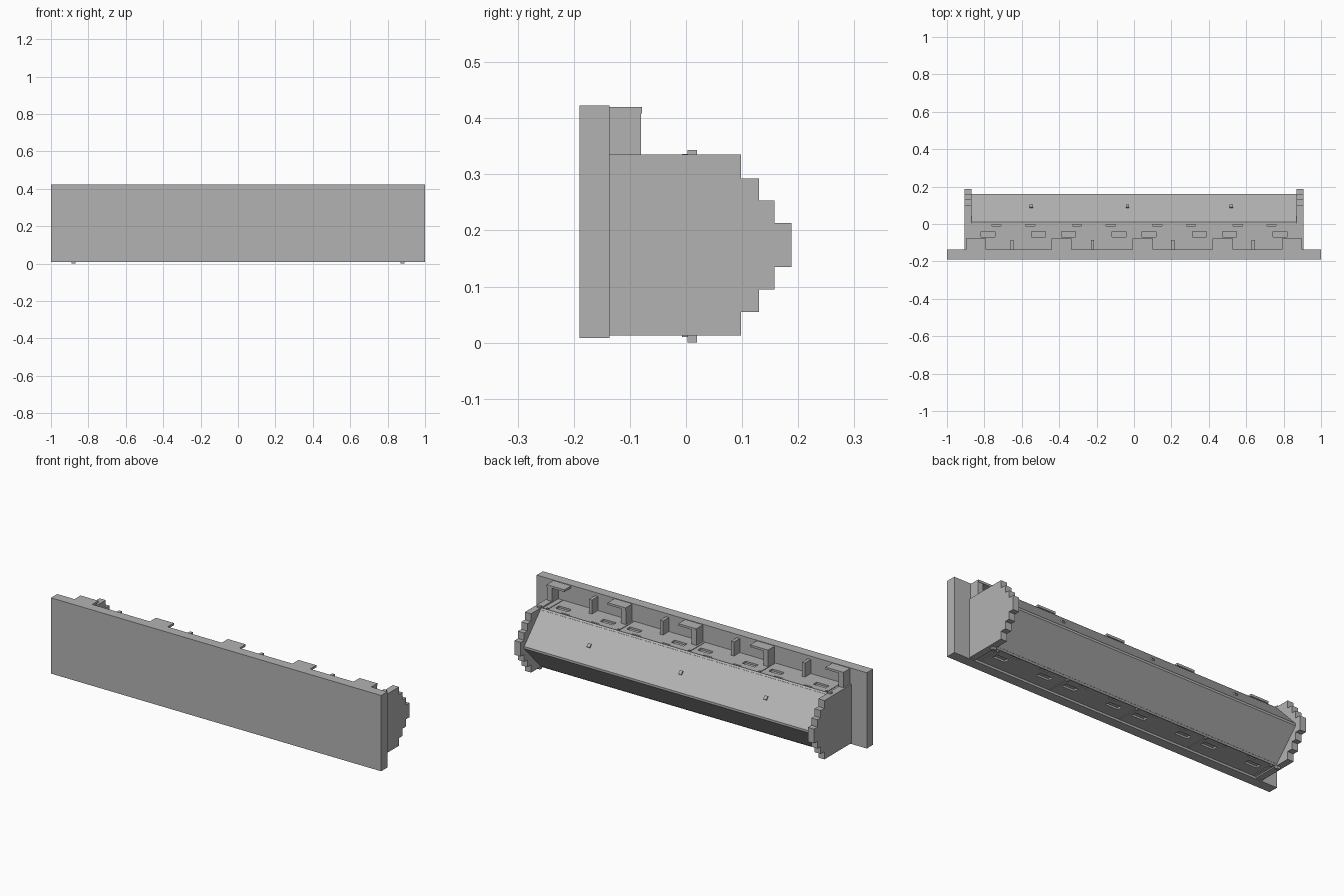
import bpy
import bmesh
from mathutils import Matrix

cube = bpy.data.objects.get("Cube")
if cube:
    bpy.data.objects.remove(cube, do_unlink=True)

# Single grey material
grey = bpy.data.materials.new("plain_grey")
grey.use_nodes = True
COLOUR = (0.45, 0.45, 0.45, 1)
grey.diffuse_color = COLOUR
grey.node_tree.nodes["Principled BSDF"].inputs["Base Color"].default_value = COLOUR


def finish(name, bm):
    bmesh.ops.recalc_face_normals(bm, faces=bm.faces)
    mesh = bpy.data.meshes.new(name)
    bm.to_mesh(mesh)
    bm.free()
    mesh.materials.append(grey)
    obj = bpy.data.objects.new(name, mesh)
    bpy.context.collection.objects.link(obj)
    return obj


def boxes(name, spans):
    """One object made of boxes, each given as (x range, y range, z range)."""
    bm = bmesh.new()
    for span in spans:
        mid = [(a + b) / 2 for a, b in span]
        size = [b - a for a, b in span]
        bmesh.ops.create_cube(bm, size=1, matrix=Matrix.Translation(mid) @ Matrix.Diagonal((*size, 1)))
    return finish(name, bm)


def extrude_x(name, profile, x0, x1):
    """Sweep a (y, z) profile along x."""
    bm = bmesh.new()
    face = bm.faces.new([bm.verts.new((x0, y, z)) for y, z in profile])
    out = bmesh.ops.extrude_face_region(bm, geom=[face])
    moved = [v for v in out["geom"] if isinstance(v, bmesh.types.BMVert)]
    bmesh.ops.translate(bm, verts=moved, vec=(x1 - x0, 0, 0))
    return finish(name, bm)


def around(c, width):
    return (c - width / 2, c + width / 2)


MID = 0.174                       # height of the symmetry plane
TOP, BOTTOM = 0.328, 0.02         # deck levels
BACK = -0.136                     # rear face of the front board
MODULES = [-0.645, -0.215, 0.215, 0.645]
SEAMS = [-0.85, -0.445, -0.02, 0.41, 0.84]

# Front board
boxes("front_board", [((-1, 1), (-0.19, BACK), (0.008, 0.423))])

# Stepped end plates
upper = [(0.098, 0.335), (0.098, 0.293), (0.13, 0.293), (0.13, 0.253),
         (0.158, 0.253), (0.158, 0.213), (0.188, 0.213)]
lower = [(y, 2 * MID - z) for y, z in reversed(upper)]
outline = [(BACK, 0.335)] + upper + lower + [(BACK, 0.013)]
for side, s in (("left", 1), ("right", -1)):
    extrude_x(side + "_end_plate", outline, s * 0.87, s * 0.907)
    boxes(side + "_hinge_pin", [(around(s * 0.88, 0.02), (0.003, 0.02), (0, 0.343))])

# Housing with shallow slots and seams on both decks
housing = boxes("housing", [((-0.875, 0.875), (BACK, 0.02), (BOTTOM, TOP))])
cuts = []
for level in (TOP, BOTTOM):
    depth = around(level, 0.02)
    for m in MODULES:
        for s in (-1, 1):
            cuts.append((around(m + s * 0.135, 0.075), around(-0.055, 0.03), depth))
            cuts.append((around(m + s * 0.09, 0.05), around(-0.008, 0.008), depth))
    for x in SEAMS:
        cuts.append((around(x, 0.004), (-0.13, -0.016), around(level, 0.012)))
cutter = boxes("slot_cutter", cuts)
cutter.hide_render = True
mod = housing.modifiers.new("slots", "BOOLEAN")
mod.operation = "DIFFERENCE"
mod.solver = "EXACT"
mod.object = cutter
bpy.context.view_layer.objects.active = housing
bpy.ops.object.modifier_apply(modifier=mod.name)
bpy.data.objects.remove(cutter, do_unlink=True)

# Angled rear cover with a narrow flat ridge
extrude_x("rear_cover", [(0.012, 0.012), (0.16, MID - 0.006), (0.16, MID + 0.006), (0.012, 0.336)],
          -0.868, 0.868)

# Small square studs on the upper slope
for x in (-0.55, -0.035, 0.52):
    stud = boxes("cover_stud", [(around(x, 0.018), around(0, 0.02), around(0, 0.01))])
    stud.location = (0, 0.094, 0.2525)
    stud.rotation_euler.x = -0.816

# Little pins along both deck edges
boxes("deck_pins", [(around(x, 0.01), around(-0.002, 0.01), (0.01, 0.336)) for x in SEAMS])

# Mounting brackets: flat tab on an upright leg
for x in (-0.845, -0.388, 0.047, 0.475, 0.845):
    a, b = around(x, 0.108)
    leg = (b - 0.03, b) if x > 0.8 else (a, a + 0.03)
    boxes("bracket", [((a, b), (BACK, -0.078), (0.408, 0.42)),
                      (leg, (BACK, -0.08), (TOP - 0.01, 0.41))])

# Short posts between the brackets
boxes("posts", [(around(m - 0.007, 0.018), (BACK, -0.085), (TOP - 0.01, 0.405)) for m in MODULES])
